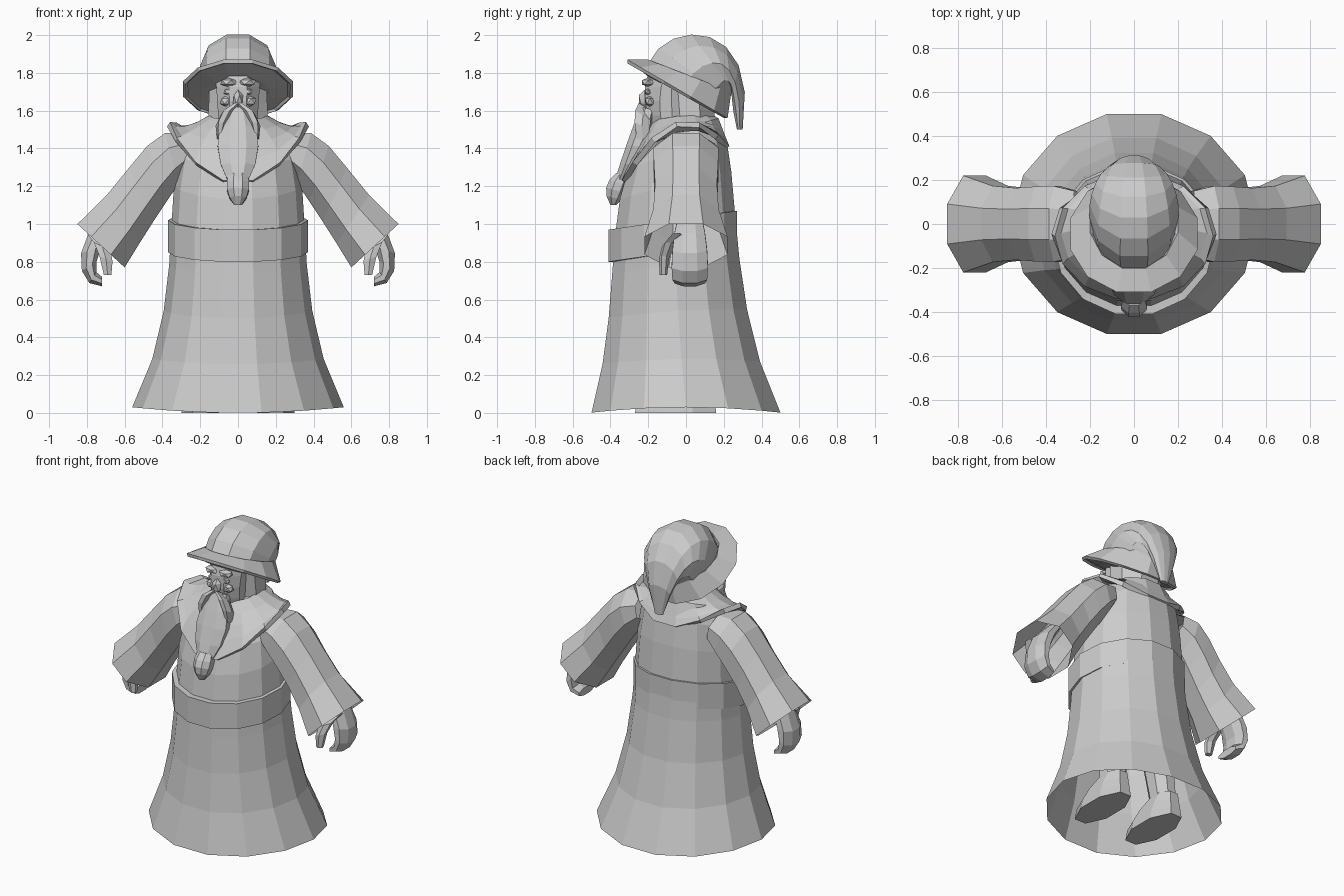
import bpy, bmesh, math
from mathutils import Vector

cube = bpy.data.objects.get("Cube")
if cube:
    bpy.data.objects.remove(cube, do_unlink=True)

colour = (0.6, 0.6, 0.6, 1)
grey = bpy.data.materials.new("light_grey")
grey.use_nodes = True
grey.diffuse_color = colour
grey.node_tree.nodes["Principled BSDF"].inputs["Base Color"].default_value = colour


def curve(controls, t):
    """Point or number on the smooth curve steered by the controls."""
    while len(controls) > 1:
        controls = [a + (b - a) * t for a, b in zip(controls, controls[1:])]
    return controls[0]


def finish(name, bm):
    bmesh.ops.recalc_face_normals(bm, faces=bm.faces)
    mesh = bpy.data.meshes.new(name)
    bm.to_mesh(mesh)
    bm.free()
    mesh.materials.append(grey)
    obj = bpy.data.objects.new(name, mesh)
    bpy.context.collection.objects.link(obj)
    return obj


def loft(name, edge, opposite, width, steps=4, sides=8, centre=(0,), lift=0,
         sideways=False, mirror=1, start_cap=True, end_cap=True, thickness=0):
    """Skin of elliptical rings hung between two edge curves in an upright plane."""
    edge, opposite = ([Vector(p) for p in points] for points in (edge, opposite))
    angles = [math.tau * (i + 0.5) / sides for i in range(sides)]
    cos_max = max(math.cos(a) for a in angles)
    sin_max = max(math.sin(a) for a in angles)
    bm = bmesh.new()
    rings = []
    for step in range(steps + 1):
        t = step / steps
        a, b = curve(edge, t), curve(opposite, t)
        ring = []
        for angle in angles:
            c, s = math.cos(angle) / cos_max, math.sin(angle) / sin_max
            along, z = (a + b) / 2 + (a - b) / 2 * c
            across = curve(centre, t) + curve(width, t) * s
            z += lift * s * s * (1 - t) ** 2
            x, y = (along, across) if sideways else (across, along)
            ring.append(bm.verts.new((x * mirror, y, z)))
        rings.append(ring)
    for low, high in zip(rings, rings[1:]):
        for i in range(sides):
            j = (i + 1) % sides
            bm.faces.new((low[i], low[j], high[j], high[i]))
    if start_cap:
        bm.faces.new(rings[0])
    if end_cap:
        bm.faces.new(rings[-1])
    obj = finish(name, bm)
    if thickness:
        shell = obj.modifiers.new("thickness", "SOLIDIFY")
        shell.thickness = thickness
    return obj


def blob(name, location, size):
    """Small faceted lump for a facial feature."""
    bm = bmesh.new()
    bmesh.ops.create_icosphere(bm, subdivisions=1, radius=1)
    bmesh.ops.scale(bm, vec=size, verts=bm.verts)
    bmesh.ops.translate(bm, vec=location, verts=bm.verts)
    return finish(name, bm)


# Robe, open at the hem, with its belt and shoulder cape
loft("robe",
     edge=[(-.5, 0), (-.3, .7), (-.5, 1.3), (-.1, 1.55)],
     opposite=[(.5, 0), (.15, .7), (.34, 1.6), (.1, 1.6)],
     width=[.56, .2, .5, .15], steps=8, sides=14, lift=.03, start_cap=False)
loft("belt",
     edge=[(-.41, .8), (-.41, .97)], opposite=[(.27, .9), (.27, 1.07)],
     width=[.37], steps=1, sides=14,
     start_cap=False, end_cap=False, thickness=.04)
loft("shoulder_cape",
     edge=[(-.34, 1.22), (-.25, 1.45), (-.17, 1.55)],
     opposite=[(.23, 1.4), (.2, 1.5), (.12, 1.6)],
     width=[.36, .32, .15], sides=14, lift=.23,
     start_cap=False, end_cap=False, thickness=.03)

# Head with long hair at the sides and back
loft("head",
     edge=[(-.17, 1.5), (-.25, 1.65), (-.2, 1.8)], opposite=[(0, 1.5), (.1, 1.8)],
     width=[.1, .12])
loft("hair",
     edge=[(-.1, 1.5), (-.13, 1.8)], opposite=[(.15, 1.5), (.15, 1.7)],
     width=[.16, .15], steps=2)
blob("nose", location=(0, -.22, 1.66), size=(.03, .035, .05))

# Beard and the swelling at its tip
loft("beard",
     edge=[(-.24, 1.62), (-.32, 1.42), (-.38, 1.22)],
     opposite=[(-.15, 1.6), (-.2, 1.4), (-.3, 1.22)],
     width=[.06, .16, .05])
loft("beard_tip",
     edge=[(-.37, 1.27), (-.46, 1.2), (-.4, 1.1)],
     opposite=[(-.3, 1.25), (-.3, 1.15), (-.37, 1.1)],
     width=[.05, .08, .02])

# Hat brim and lining, then a crown that bends back and droops to a tip
brim_front, brim_back = (-.31, 1.87), (.22, 1.56)
loft("hat_brim",
     edge=[(-.2, 1.87), brim_front], opposite=[(.24, 1.7), brim_back],
     width=[.2, .29], steps=1, sides=12,
     start_cap=False, end_cap=False, thickness=.02)
loft("hat_lining",
     edge=[brim_front, (-.2, 1.78)], opposite=[brim_back, (.17, 1.6)],
     width=[.29, .17], steps=1, sides=12, start_cap=False)
loft("hat_crown",
     edge=[(-.2, 1.85), (-.1, 2.09), (.4, 2.1), (.3, 1.5)],
     opposite=[(.2, 1.65), (.3, 1.7), (.2, 1.8), (.27, 1.5)],
     width=[.2, .22, .17, .03], steps=8, sides=10)

for label, mirror in (("left", 1), ("right", -1)):
    # Face details
    blob(label + "_eyebrow", location=(mirror * .05, -.2, 1.75), size=(.05, .04, .025))
    blob(label + "_eye", location=(mirror * .05, -.2, 1.7), size=(.03, .02, .02))
    blob(label + "_cheek", location=(mirror * .06, -.19, 1.65), size=(.04, .03, .03))
    loft(label + "_moustache",
         edge=[(-.25, 1.64), (-.29, 1.6), (-.26, 1.45)],
         opposite=[(-.18, 1.6), (-.2, 1.45)],
         width=[.02, .05, .01], steps=3, sides=6, centre=[.01, .1, .1], mirror=mirror)

    # Flared sleeve, open at the cuff
    loft(label + "_sleeve",
         edge=[(.28, 1.48), (.48, 1.55), (.55, 1.25), (.85, 1)],
         opposite=[(.25, 1.3), (.4, 1.1), (.6, .77)],
         width=[.15, .22, .1, .22], steps=5, sideways=True, mirror=mirror,
         start_cap=False, end_cap=False)

    # Mitten hand curling inward, with a thumb in front
    loft(label + "_hand",
         edge=[(.7, 1.05), (.9, .9), (.85, .65), (.72, .67)],
         opposite=[(.62, 1.05), (.72, .92), (.8, .73), (.72, .72)],
         width=[.06, .12, .08], steps=5, centre=[.02], sideways=True, mirror=mirror)
    loft(label + "_thumb",
         edge=[(.8, .95), (.74, .9), (.71, .73)],
         opposite=[(.7, .9), (.65, .85), (.67, .73)],
         width=[.04, .02], steps=3, sides=6, centre=[-.05, -.13, -.12],
         sideways=True, mirror=mirror)

    # Shoe and leg under the robe
    loft(label + "_shoe",
         edge=[(-.27, 0), (-.3, .1), (-.05, .17)], opposite=[(.16, 0), (.14, .17)],
         width=[.1, .07], steps=3, centre=[.2], mirror=mirror)
    loft(label + "_leg",
         edge=[(-.05, .15), (-.1, .6)], opposite=[(.12, .15), (.12, .6)],
         width=[.07, .1], steps=1, centre=[.2, .16], mirror=mirror)
